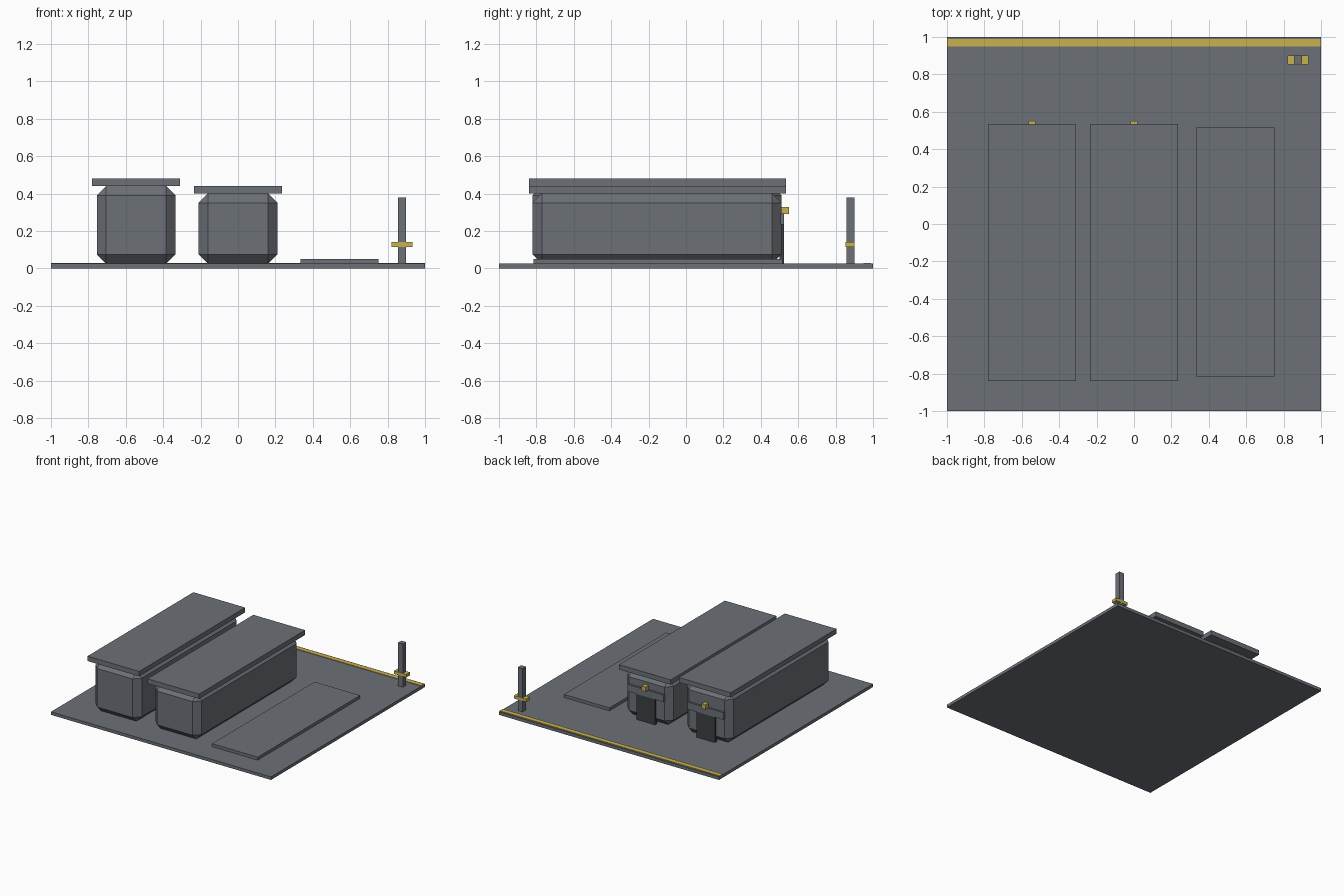
import bpy, bmesh

if "Cube" in bpy.data.objects:
    bpy.data.objects.remove(bpy.data.objects["Cube"])


def material(name, rgb):
    m = bpy.data.materials.new(name)
    m.diffuse_color = (*rgb, 1)
    m.use_nodes = True
    m.node_tree.nodes["Principled BSDF"].inputs["Base Color"].default_value = m.diffuse_color
    return m


GREY = material("slate grey", (0.15, 0.165, 0.185))
DARK = material("dark grey", (0.045, 0.05, 0.055))
YELLOW = material("mustard yellow", (0.58, 0.44, 0.08))


def box(name, x, y, z, mat, bevel=0.0):
    """Box from (min, max) ranges, with optional flat chamfer on every edge."""
    bm = bmesh.new()
    bmesh.ops.create_cube(bm, size=1)
    for v in bm.verts:
        v.co = [lo + (c + 0.5) * (hi - lo) for c, (lo, hi) in zip(v.co, (x, y, z))]
    if bevel:
        bmesh.ops.bevel(bm, geom=bm.edges[:], offset=bevel, segments=1, affect='EDGES')
    me = bpy.data.meshes.new(name)
    bm.to_mesh(me)
    bm.free()
    me.materials.append(mat)
    ob = bpy.data.objects.new(name, me)
    bpy.context.collection.objects.link(ob)
    return ob


# floor plate with yellow edge stripe
box("floor_plate", (-1, 1), (-1, 1), (0, 0.025), GREY)
box("edge_stripe", (-1, 1), (0.95, 0.99), (0.024, 0.03), YELLOW)

# two lidded chests with back latch panels
for label, cx, top in (("left", -0.545, 0.44), ("middle", 0.0, 0.40)):
    box(label + "_body", (cx - 0.21, cx + 0.21), (-0.82, 0.51), (0.025, top), GREY, 0.049)
    box(label + "_lid", (cx - 0.235, cx + 0.235), (-0.84, 0.535), (top, top + 0.04), GREY)
    box(label + "_back_panel", (cx - 0.085, cx + 0.085), (0.50, 0.523), (0.025, 0.235), DARK)
    box(label + "_back_bar", (cx - 0.165, cx + 0.165), (0.505, 0.525), (0.235, 0.293), GREY)
    box(label + "_latch", (cx - 0.018, cx + 0.018), (0.508, 0.55), (0.29, 0.328), YELLOW)

# empty low pad
box("low_pad", (0.335, 0.75), (-0.815, 0.515), (0.025, 0.05), GREY)

# corner post with yellow crossbar
box("post", (0.855, 0.899), (0.857, 0.9), (0.025, 0.38), GREY)
box("post_crossbar", (0.82, 0.932), (0.854, 0.902), (0.115, 0.14), YELLOW)
